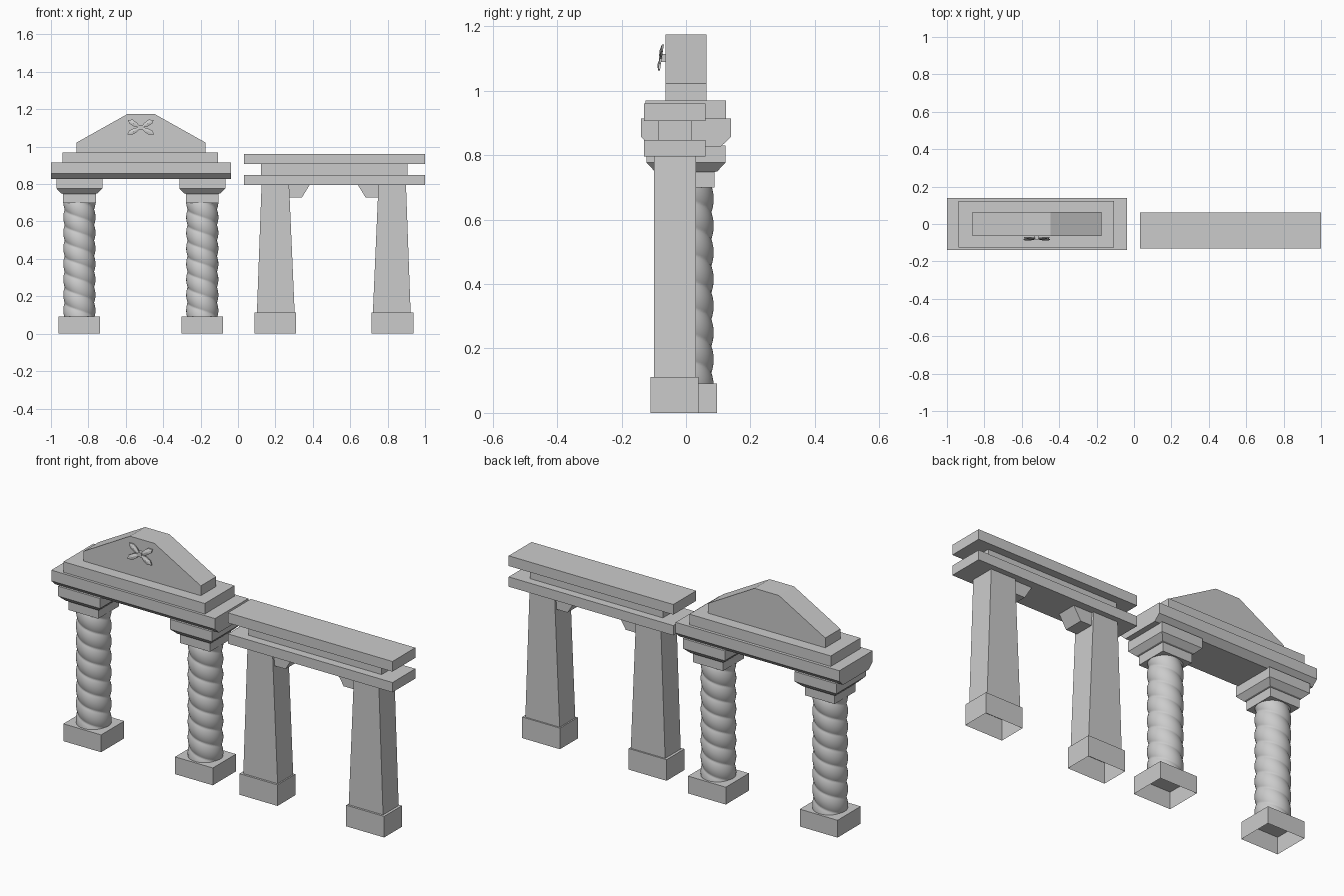
import bpy, bmesh, math
from mathutils import Vector, Matrix

if "Cube" in bpy.data.objects:
    bpy.data.objects.remove(bpy.data.objects["Cube"])


def finish(name, bm, smooth=None):
    bmesh.ops.recalc_face_normals(bm, faces=bm.faces)
    me = bpy.data.meshes.new(name)
    bm.to_mesh(me)
    bm.free()
    ob = bpy.data.objects.new(name, me)
    bpy.context.scene.collection.objects.link(ob)
    if smooth:
        me.shade_smooth()
        me.set_sharp_from_angle(angle=math.radians(smooth))
    return ob


def box(name, x0, x1, y0, y1, z0, z1, open_bottom=False):
    bm = bmesh.new()
    bmesh.ops.create_cube(bm, size=1)
    for v in bm.verts:
        v.co = Vector((x1 if v.co.x > 0 else x0, y1 if v.co.y > 0 else y0, z1 if v.co.z > 0 else z0))
    ob = finish(name, bm)
    if open_bottom:
        bm = bmesh.new()
        bm.from_mesh(ob.data)
        low = [f for f in bm.faces if f.normal.z < -0.9]
        bmesh.ops.delete(bm, geom=low, context='FACES_ONLY')
        bm.to_mesh(ob.data)
        bm.free()
    return ob


def extrude(name, pts, axis, a, b):
    """Extrude an outline along x (pts are y,z) or along y (pts are x,z)."""
    bm = bmesh.new()

    def place(p, d):
        return (d, p[0], p[1]) if axis == 'x' else (p[0], d, p[1])
    f = bm.faces.new([bm.verts.new(place(p, a)) for p in pts])
    ext = bmesh.ops.extrude_face_region(bm, geom=[f])
    move = Vector((b - a, 0, 0)) if axis == 'x' else Vector((0, b - a, 0))
    bmesh.ops.translate(bm, vec=move, verts=[g for g in ext['geom'] if isinstance(g, bmesh.types.BMVert)])
    return finish(name, bm)


def loft(name, rings):
    """Stack closed rings of points into a capped body."""
    bm = bmesh.new()
    rows = [[bm.verts.new(p) for p in r] for r in rings]
    n = len(rows[0])
    for lo, hi in zip(rows, rows[1:]):
        for i in range(n):
            bm.faces.new((lo[i], lo[(i + 1) % n], hi[(i + 1) % n], hi[i]))
    bm.faces.new(rows[0])
    bm.faces.new(rows[-1])
    return bm


def twisted_shaft(name, cx, z0, z1, radius=0.086, depth=0.009, lobes=2, pitch=0.083):
    sides, levels = 48, 150
    rings = []
    for k in range(levels + 1):
        z = z0 + (z1 - z0) * k / levels
        ring = []
        for i in range(sides):
            u = (lobes * i / sides + z / pitch) % 1.0
            r = radius - depth * (1 - math.sin(math.pi * u) ** 0.7)
            a = 2 * math.pi * i / sides
            ring.append((cx + r * math.cos(a), r * math.sin(a), z))
        rings.append(ring)
    return finish(name, loft(name, rings), 40)


def capital(name, cx):
    profile = [(0.088, 0.70), (0.088, 0.748), (0.097, 0.75), (0.123, 0.777), (0.123, 0.83)]
    rings = [[(cx + sx * h, sy * h, z) for sx, sy in ((-1, -1), (1, -1), (1, 1), (-1, 1))]
             for h, z in profile]
    return finish(name, loft(name, rings))


# Gate with twisted columns
for side, cx in (("left", -0.848), ("right", -0.191)):
    box(f"column_plinth_{side}", cx - 0.111, cx + 0.111, -0.097, 0.097, 0, 0.092, True)
    twisted_shaft(f"twisted_column_{side}", cx, 0.09, 0.705)
    capital(f"column_capital_{side}", cx)

extrude("entablature", [(-0.108, 0.827), (0.108, 0.827), (0.14, 0.857), (0.14, 0.914),
                        (-0.14, 0.914), (-0.14, 0.857)], 'x', -1.0, -0.037)
box("cornice", -0.938, -0.107, -0.126, 0.124, 0.914, 0.97)
extrude("pediment", [(-0.863, 0.97), (-0.174, 0.97), (-0.174, 1.022), (-0.447, 1.175),
                     (-0.59, 1.175), (-0.863, 1.022)], 'y', -0.064, 0.063)

# Four-leaf carved ornament on the pediment
outline = [(0.0, 0.0), (0.03, 0.014), (0.058, 0.017), (0.08, 0.004), (0.064, -0.010), (0.03, -0.012)]
for i, (angle, flip) in enumerate(((28, 1), (-24, -1), (152, -1), (204, 1))):
    bm = bmesh.new()
    rot = Matrix.Rotation(math.radians(angle), 2)
    front, back = [], []
    for px, pz in outline:
        q = rot @ Vector((px, pz * flip))
        x, z = -0.52 + q.x, 1.102 + q.y
        y = -0.078 + 0.15 * q.y
        front.append(bm.verts.new((x, y - 0.003, z)))
        back.append(bm.verts.new((x, y + 0.003, z)))
    n = len(front)
    mid = sum((v.co for v in front), Vector()) / n
    ridge = bm.verts.new(mid + Vector((0, -0.005, 0)))
    for k in range(n):
        j = (k + 1) % n
        bm.faces.new((front[k], front[j], ridge))
        bm.faces.new((front[k], back[k], back[j], front[j]))
    bm.faces.new(back)
    finish(f"ornament_leaf_{i + 1}", bm)
box("ornament_centre", -0.532, -0.508, -0.084, -0.063, 1.09, 1.114)

# Gate with tapered pillars, mirrored about its own middle
MID = 0.512
for side, s in (("left", -1), ("right", 1)):
    def mx(d):
        return MID + s * d
    xa, xb = sorted((mx(0.202), mx(0.425)))
    box(f"pillar_plinth_{side}", xa, xb, -0.111, 0.039, 0, 0.112, True)
    extrude(f"tapered_pillar_{side}", [(mx(0.411), 0.11), (mx(0.209), 0.11), (mx(0.239), 0.797),
                                       (mx(0.386), 0.797)], 'y', -0.1, 0.031)
    extrude(f"pillar_bracket_{side}", [(mx(0.26), 0.727), (mx(0.171), 0.727), (mx(0.128), 0.797),
                                       (mx(0.26), 0.797)], 'y', -0.088, 0.019)

box("lower_beam", 0.032, 1.0, -0.131, 0.061, 0.796, 0.848)
box("beam_spacer", 0.123, 0.905, -0.087, 0.018, 0.848, 0.906)
box("upper_beam", 0.032, 1.0, -0.131, 0.061, 0.906, 0.96)
